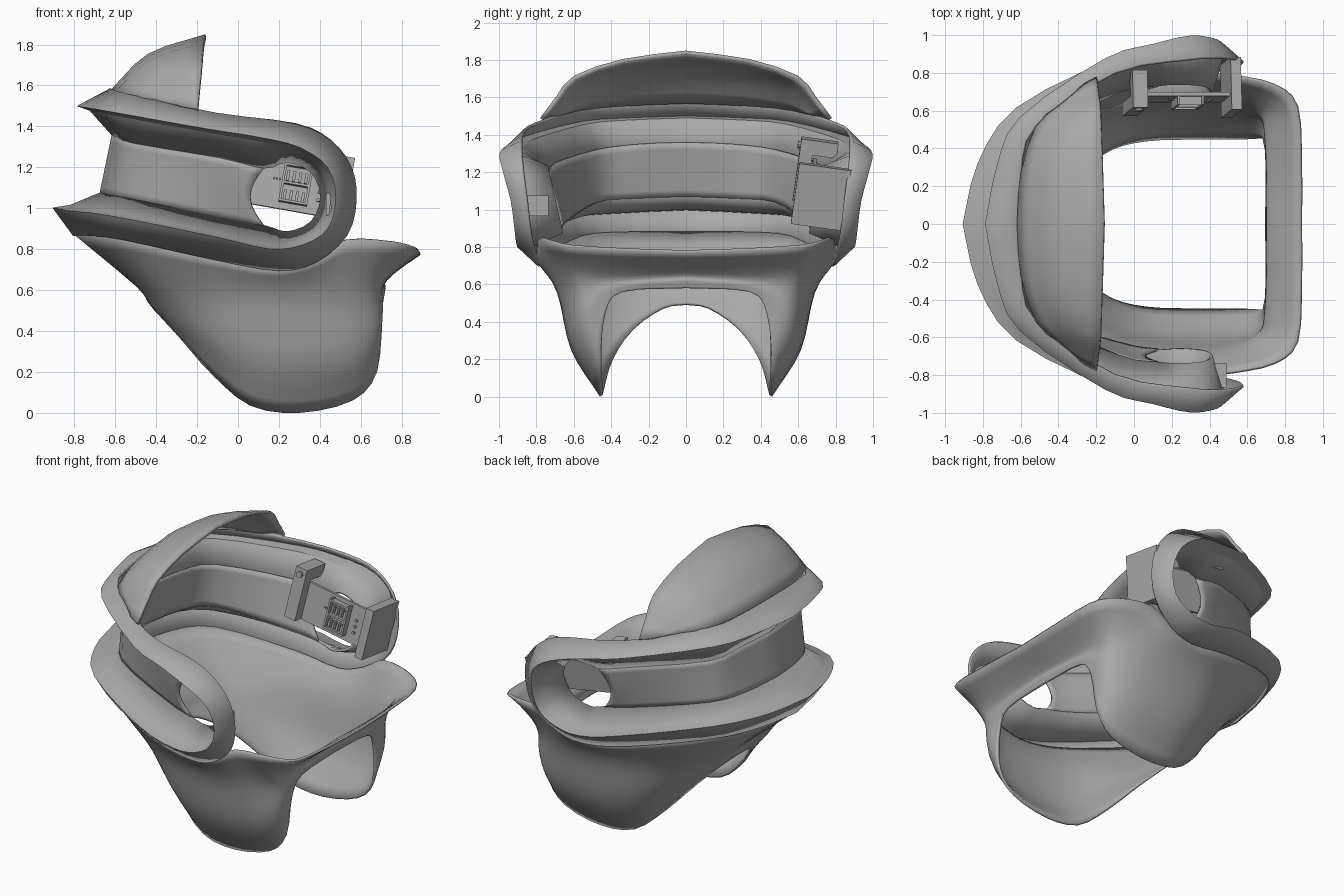
import bpy
import bmesh
import math
from mathutils import Vector, Matrix

cube = bpy.data.objects.get("Cube")
if cube:
    bpy.data.objects.remove(cube, do_unlink=True)


def make_material(name, value):
    mat = bpy.data.materials.new(name)
    mat.use_nodes = True
    colour = (value, value, value, 1)
    mat.diffuse_color = colour
    mat.node_tree.nodes["Principled BSDF"].inputs["Base Color"].default_value = colour
    return mat


grey = make_material("plain grey", 0.4)


def resample(points, steps):
    """Smooth curve through the points, with a fixed number of steps per span."""
    pts = [Vector(p) for p in points]
    padded = [2 * pts[0] - pts[1]] + pts + [2 * pts[-1] - pts[-2]]
    result = []
    for i in range(len(pts) - 1):
        a, b, c, d = padded[i:i + 4]
        for k in range(steps):
            t = k / steps
            result.append(b + 0.5 * t * (c - a + t * (2 * a - 5 * b + 4 * c - d
                          + t * (3 * (b - c) + d - a))))
    return result + [pts[-1]]


def smooth_rows(rows, steps):
    columns = [resample(column, steps) for column in zip(*rows)]
    return list(zip(*columns))


def add_object(name, bm, angle):
    mesh = bpy.data.meshes.new(name)
    bm.to_mesh(mesh)
    bm.free()
    mesh.materials.append(grey)
    obj = bpy.data.objects.new(name, mesh)
    bpy.context.collection.objects.link(obj)
    bpy.ops.object.select_all(action="DESELECT")
    obj.select_set(True)
    bpy.context.view_layer.objects.active = obj
    bpy.ops.object.shade_smooth_by_angle(angle=math.radians(angle))
    return obj


def shell(name, rows, thickness, offset=0.0, angle=35):
    """Half surface from rows of points, mirrored to the other side."""
    bm = bmesh.new()
    grid = [[bm.verts.new(p) for p in row] for row in rows]
    for low, high in zip(grid, grid[1:]):
        for i in range(len(low) - 1):
            bm.faces.new((low[i], low[i + 1], high[i + 1], high[i]))
    bmesh.ops.remove_doubles(bm, verts=bm.verts[:], dist=0.0005)
    # Point the normals away from the middle of the shell
    bm.normal_update()
    middle = Vector((0, 0, 1))
    if sum((f.calc_center_median() - middle).dot(f.normal) * f.calc_area()
           for f in bm.faces) < 0:
        bmesh.ops.reverse_faces(bm, faces=bm.faces[:])
    obj = add_object(name, bm, angle)
    mirror = obj.modifiers.new("mirror", "MIRROR")
    mirror.use_axis = (False, True, False)
    mirror.merge_threshold = 0.002
    solid = obj.modifiers.new("thickness", "SOLIDIFY")
    solid.thickness = thickness
    solid.offset = offset
    return obj


# Visor frame: back edge, crest and recessed edge, from lower middle to upper middle
back_edge = [
    (-.8, 0, .87), (-.73, .33, .87), (-.56, .57, .85), (-.1, .75, .75), (.2, .78, .7),
    (.38, .8, .74), (.53, .83, .87), (.575, .85, 1.04), (.55, .87, 1.2), (.45, .88, 1.33),
    (.28, .87, 1.41), (-.1, .8, 1.46), (-.52, .52, 1.55), (-.6, .27, 1.57), (-.62, 0, 1.58)]
crest = [
    (-.9, 0, 1), (-.82, .32, .985), (-.62, .61, .96), (-.12, .86, .86), (.15, .89, .8),
    (.32, .9, .82), (.44, .91, .9), (.48, .93, 1.05), (.44, .97, 1.2), (.3, .99, 1.3),
    (.1, .945, 1.35), (-.15, .87, 1.39), (-.6, .56, 1.47), (-.72, .3, 1.49), (-.78, 0, 1.5)]
recess = [
    (-.67, 0, 1.07), (-.63, .27, 1.06), (-.51, .48, 1.04), (-.08, .63, .95), (.13, .665, .91),
    (.24, .66, .88), (.36, .67, .93), (.41, .7, 1.055), (.36, .73, 1.18), (.24, .74, 1.23),
    (.13, .735, 1.2), (-.08, .7, 1.25), (-.5, .48, 1.32), (-.58, .25, 1.35), (-.61, 0, 1.36)]
STEPS = 3
back_curve, crest_curve, recess_curve = (resample(c, STEPS) for c in (back_edge, crest, recess))
# The lip turns inward before the slope falls to the wall
lip_curve = []
for c, d in zip(crest_curve, recess_curve):
    lip = c.lerp(d, 0.35)
    lip.z = c.z + 0.12 * (d.z - c.z)
    lip_curve.append(lip)
shell("visor_frame", [back_curve, crest_curve, lip_curve, recess_curve], 0.016, angle=28)

# Recessed visor wall, ending at the round side hole
wall_end = 4 * STEPS
wall_rows = []
for r in range(9):
    v = r / 8
    row = []
    for i in range(wall_end + 1):
        p = recess_curve[i].lerp(recess_curve[-1 - i], v)
        bulge = max(0, i - wall_end + STEPS) / STEPS
        p.x -= 0.07 * bulge * math.sin(math.pi * v)
        row.append(p)
    wall_rows.append(row)
shell("visor_wall", wall_rows, 0.014)

# Hood: open arch, middle and base, from the side to the centre
arch = [(-.2, .78, 1.49), (-.19, .69, 1.61), (-.18, .6, 1.715), (-.17, .34, 1.805),
        (-.16, 0, 1.85)]
middle_line = [(-.27, .74, 1.5), (-.3, .65, 1.59), (-.37, .53, 1.67), (-.42, .32, 1.73),
               (-.44, 0, 1.755)]
base = [(-.33, .68, 1.51), (-.41, .62, 1.53), (-.52, .52, 1.55), (-.6, .27, 1.57), (-.62, 0, 1.58)]
hood_rows = [resample(row, 2) for row in (arch, middle_line, base)]
shell("hood", smooth_rows(hood_rows, 3), 0.02, -1.0)

# Lower body: flared collar down to the edge of the two side flaps
collar = [
    (-.8, 0, .87), (-.73, .33, .87), (-.56, .57, .85), (-.1, .75, .75), (.2, .78, .7),
    (.38, .8, .75), (.53, .79, .84), (.75, .74, .83), (.87, .62, .8), (.89, .3, .78),
    (.89, 0, .77)]
waist = [
    (-.5, 0, .62), (-.48, .28, .61), (-.38, .48, .6), (-.12, .63, .58), (.1, .68, .56),
    (.35, .69, .56), (.53, .67, .58), (.68, .6, .61), (.72, .48, .64), (.73, .25, .65),
    (.73, 0, .66)]
flank = [
    (-.44, 0, .54), (-.42, .2, .52), (-.33, .38, .46), (-.13, .54, .36), (.08, .6, .27),
    (.32, .615, .25), (.56, .6, .28), (.69, .55, .4), (.71, .45, .55), (.72, .28, .6),
    (.72, 0, .62)]
hem = [
    (-.4, 0, .49), (-.38, .12, .47), (-.28, .28, .36), (-.13, .4, .19), (.06, .45, .035),
    (.3, .46, 0), (.56, .46, .06), (.68, .46, .2), (.7, .43, .45), (.71, .34, .56),
    (.71, 0, .58)]
body_rows = [resample(row, 3) for row in (collar, waist, flank, hem)]
shell("lower_body", smooth_rows(body_rows, 4), 0.016, -1.0, 50)

# Device mounted inside the left side, tilted to follow the frame
tilt = (Matrix.Translation((.27, .67, 1.1)) @ Matrix.Rotation(math.radians(10), 4, "Y")
        @ Matrix.Rotation(math.radians(-8), 4, "X"))


def box(name, centre, size, frame=Matrix()):
    bm = bmesh.new()
    bmesh.ops.create_cube(bm, size=1)
    bm.transform(frame @ Matrix.Translation(centre) @ Matrix.Diagonal((*size, 1)))
    return add_object(name, bm, 30)


def stud(name, centre, radius):
    bm = bmesh.new()
    bmesh.ops.create_cone(bm, cap_ends=True, segments=10, radius1=radius, radius2=radius,
                          depth=0.02)
    bm.transform(tilt @ Matrix.Translation(centre) @ Matrix.Rotation(math.pi / 2, 4, "X"))
    return add_object(name, bm, 30)


box("device_plate", (0, 0, .01), (.5, .02, .25), tilt)
box("device_rear_post", (-.28, -.05, .02), (.08, .07, .26), tilt)
box("device_rear_cap", (-.28, .015, .19), (.08, .2, .08), tilt)
box("device_front_block", (.245, .05, .02), (.055, .28, .33), tilt)

# Raised contact panel with bars and studs
for side in (-1, 1):
    box("panel_rail", (.01 + side * .065, -.03, .02), (.012, .05, .2), tilt)
for k in range(3):
    box("panel_crossbar", (.01, -.03, -.075 + k * .09), (.14, .05, .012), tilt)
for k in range(4):
    for level in (-.045, .05):
        box("panel_contact", (-.035 + k * .03, -.025, level), (.014, .03, .05), tilt)
for k in range(3):
    stud("plate_stud", (.13, -.012, -.04 + k * .04), .009)
    stud("plate_stud", (-.1 + k * .014, -.012, .03), .005)
stud("cap_stud", (-.28, -.09, .19), .02)

# Small bracket on the opposite side
box("right_bracket", (.46, -.8, 1.02), (.06, .13, .11))
box("right_bracket_pin", (.46, -.87, 1.0), (.025, .02, .03))
